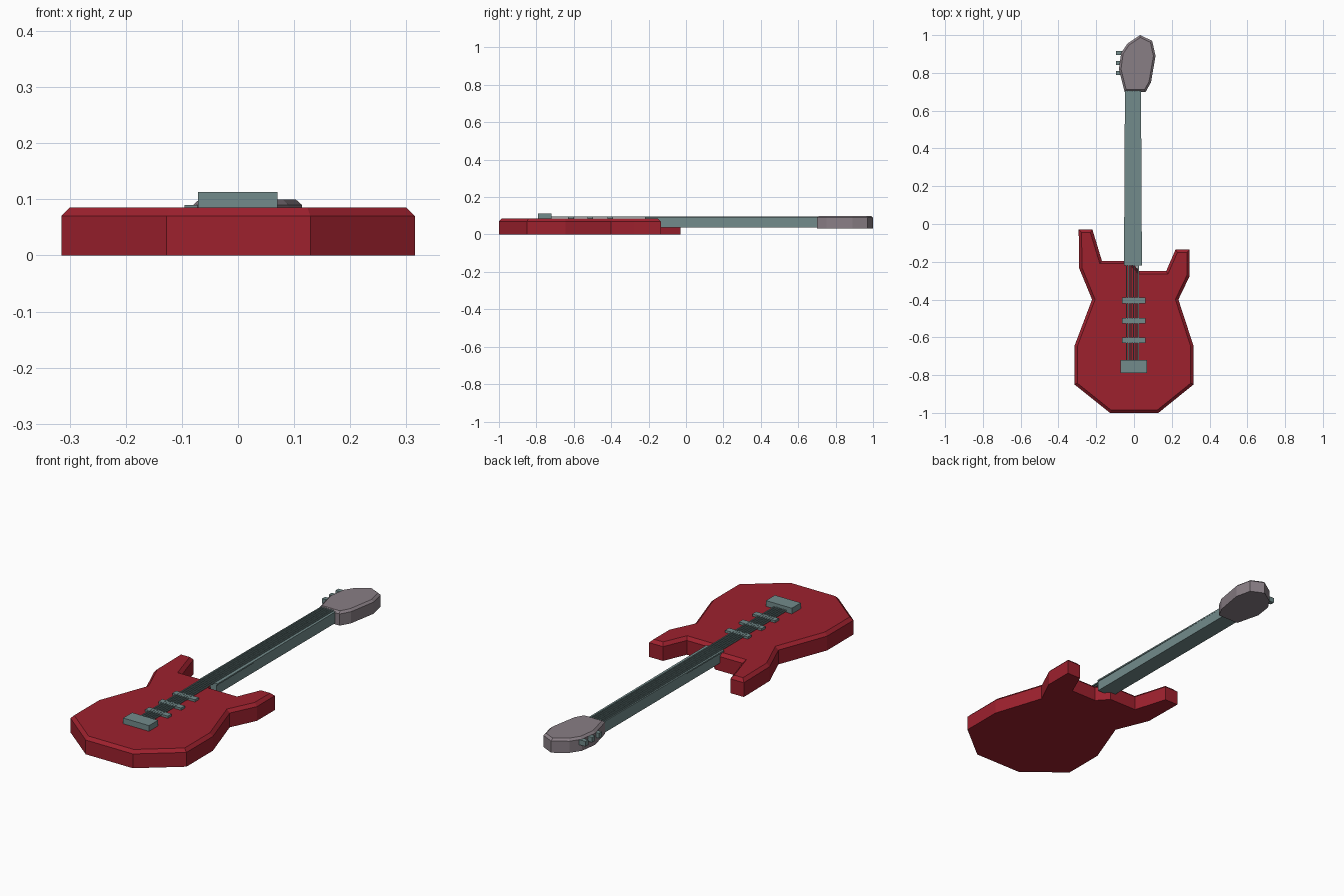
import bpy, bmesh

if "Cube" in bpy.data.objects:
    bpy.data.objects.remove(bpy.data.objects["Cube"])


def material(name, rgb):
    m = bpy.data.materials.new(name)
    m.diffuse_color = (*rgb, 1)
    m.use_nodes = True
    m.node_tree.nodes["Principled BSDF"].inputs["Base Color"].default_value = m.diffuse_color
    return m


RED = material("red", (0.34, 0.015, 0.027))
SLATE = material("slate", (0.17, 0.26, 0.26))
GREY = material("mauve grey", (0.25, 0.21, 0.235))


def finish(name, bm, mat):
    bmesh.ops.recalc_face_normals(bm, faces=bm.faces)
    me = bpy.data.meshes.new(name)
    bm.to_mesh(me)
    bm.free()
    me.materials.append(mat)
    ob = bpy.data.objects.new(name, me)
    bpy.context.collection.objects.link(ob)
    return ob


def slab(name, outline, z0, z1, mat, inset=0.0, drop=0.0):
    """Extruded outline whose top rim is chamfered by inset and drop."""
    bm = bmesh.new()
    base = bm.faces.new([bm.verts.new((x, y, z0)) for x, y in outline])
    ext = bmesh.ops.extrude_face_region(bm, geom=[base], use_keep_orig=True)
    top = [g for g in ext["geom"] if isinstance(g, bmesh.types.BMFace)][0]
    for v in top.verts:
        v.co.z = z1 - drop
    bmesh.ops.recalc_face_normals(bm, faces=bm.faces)
    if inset:
        bmesh.ops.inset_region(bm, faces=[top], thickness=inset, use_even_offset=True)
        for v in top.verts:
            v.co.z = z1
    return finish(name, bm, mat)


def box(name, x0, x1, y0, y1, z0, z1, mat):
    return slab(name, [(x0, y0), (x1, y0), (x1, y1), (x0, y1)], z0, z1, mat)


# Body with two horns and a chamfered top rim
slab("body", [
    (-0.127, -1.0), (0.129, -1.0), (0.315, -0.85), (0.315, -0.645),
    (0.235, -0.40), (0.295, -0.275), (0.295, -0.135), (0.22, -0.135),
    (0.17, -0.25), (0.03, -0.25), (-0.02, -0.195), (-0.17, -0.195),
    (-0.22, -0.03), (-0.293, -0.03), (-0.29, -0.235), (-0.222, -0.40),
    (-0.315, -0.645), (-0.315, -0.85)], 0, 0.085, RED, 0.015, 0.015)

# Neck and slightly tapered fretboard
box("neck", -0.048, 0.037, -0.22, 0.71, 0.038, 0.086, SLATE)
slab("fretboard", [(-0.053, -0.22), (0.042, -0.22), (0.037, 0.71), (-0.048, 0.71)],
     0.086, 0.093, SLATE)

# Headstock
slab("headstock", [
    (-0.05, 0.70), (0.062, 0.70), (0.09, 0.75), (0.114, 0.89), (0.096, 0.97),
    (0.032, 1.0), (-0.035, 0.955), (-0.068, 0.905), (-0.08, 0.82)],
    0.033, 0.10, GREY, 0.011, 0.01)

# Tuning pegs
for i, y in enumerate((0.80, 0.853, 0.905)):
    box(f"tuning_peg_{i + 1}", -0.095, -0.06, y - 0.011, y + 0.011, 0.065, 0.09, SLATE)

# Pickups and bridge
for i, y in enumerate((-0.405, -0.512, -0.615)):
    box(f"pickup_{i + 1}", -0.063, 0.06, y - 0.015, y + 0.015, 0.08, 0.096, SLATE)
box("bridge", -0.071, 0.07, -0.79, -0.72, 0.08, 0.113, SLATE)

# Strings
for i in range(6):
    x = -0.04 + i * 0.0125
    box(f"string_{i + 1}", x - 0.003, x + 0.003, -0.73, 0.71, 0.091, 0.097, SLATE)
